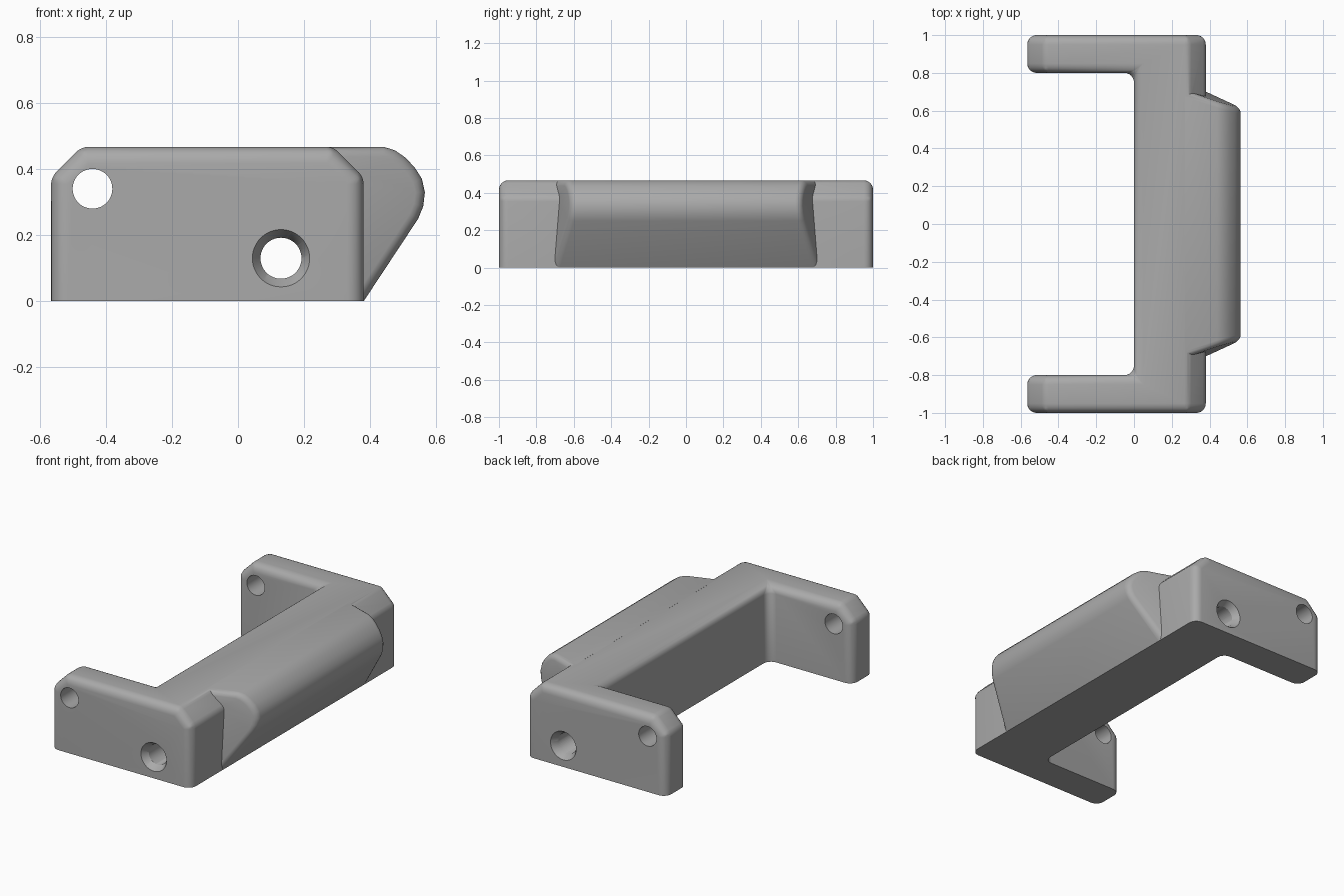
import bpy, bmesh, math
from mathutils import Matrix

old = bpy.data.objects.get("Cube")
if old:
    bpy.data.objects.remove(old, do_unlink=True)

H = 0.467          # overall height
BACK, FRONT = -0.565, 0.38

grey = bpy.data.materials.new("matte_grey")
grey.use_nodes = True
grey.diffuse_color = (0.4, 0.4, 0.4, 1)
grey.node_tree.nodes["Principled BSDF"].inputs["Base Color"].default_value = (0.4, 0.4, 0.4, 1)


def make_object(name, bm):
    bmesh.ops.recalc_face_normals(bm, faces=bm.faces)
    mesh = bpy.data.meshes.new(name)
    bm.to_mesh(mesh)
    bm.free()
    mesh.materials.append(grey)
    obj = bpy.data.objects.new(name, mesh)
    bpy.context.collection.objects.link(obj)
    return obj


def apply_modifier(obj, mod):
    bpy.context.view_layer.objects.active = obj
    bpy.ops.object.modifier_apply(modifier=mod.name)


def combine(obj, other, operation):
    mod = obj.modifiers.new("combine", 'BOOLEAN')
    mod.operation, mod.object, mod.solver = operation, other, 'EXACT'
    apply_modifier(obj, mod)
    bpy.data.objects.remove(other, do_unlink=True)


def cylinder(name, x, y, z, r1, r2, depth):
    bm = bmesh.new()
    place = Matrix.Translation((x, y, z)) @ Matrix.Rotation(math.radians(-90), 4, 'X')
    bmesh.ops.create_cone(bm, cap_ends=True, segments=48, radius1=r1, radius2=r2,
                          depth=depth, matrix=place)
    return make_object(name, bm)


# U-shaped bracket body: plan outline pulled up
outline = [(BACK, -1), (FRONT, -1), (FRONT, 1), (BACK, 1),
           (BACK, 0.8), (0, 0.8), (0, -0.8), (BACK, -0.8)]
bm = bmesh.new()
base = bm.faces.new([bm.verts.new((x, y, 0)) for x, y in outline])
pulled = bmesh.ops.extrude_face_region(bm, geom=[base], use_keep_orig=True)["geom"]
bmesh.ops.translate(bm, vec=(0, 0, H), verts=[g for g in pulled if isinstance(g, bmesh.types.BMVert)])
bmesh.ops.recalc_face_normals(bm, faces=bm.faces)

# Chamfer the top edges of the arm tips and the front wall
ends = [e for e in bm.edges if all(v.co.z > 0.1 for v in e.verts)
        and any(all(abs(v.co.x - x) < 1e-4 for v in e.verts) for x in (BACK, FRONT))]
bmesh.ops.bevel(bm, geom=ends, offset=0.092, segments=1, affect='EDGES')

# Round every edge except the flat underside, less on the shallow edges
weight = bm.edges.layers.float.new("bevel_weight_edge")
for e in bm.edges:
    if max(v.co.z for v in e.verts) > 0.01:
        angle = e.calc_face_angle(0)
        e[weight] = 1.0 if angle > 1.2 else 0.41 if angle > 0.1 else 0.0
body = make_object("bracket_body", bm)
mod = body.modifiers.new("round", 'BEVEL')
mod.limit_method, mod.width, mod.segments = 'WEIGHT', 0.05, 6
apply_modifier(body, mod)

# Overhanging grip wedge with tapered, rounded ends
profile = [(0.27, 0.05), (FRONT, 0), (0.545, 0.25), (0.56, 0.287), (0.565, 0.33), (0.556, 0.37),
           (0.534, 0.405), (0.505, 0.435), (0.475, 0.456), (0.44, H), (0.27, H)]
bm = bmesh.new()
caps = [[bm.verts.new((x, s * (0.705 - 0.34 * (x - FRONT) - 0.08 * z), z)) for x, z in profile]
        for s in (-1, 1)]
cap_faces = [bm.faces.new(c) for c in caps]
n = len(profile)
for i in range(n):
    j = (i + 1) % n
    bm.faces.new((caps[0][i], caps[0][j], caps[1][j], caps[1][i]))
bmesh.ops.recalc_face_normals(bm, faces=bm.faces)
rims = [e for f in cap_faces for e in f.edges if min(v.co.x for v in e.verts) > 0.3
        or all(v.co.z > 0.4 for v in e.verts)]
bmesh.ops.bevel(bm, geom=rims, offset=0.03, segments=4, profile=0.5, affect='EDGES')
combine(body, make_object("grip_wedge", bm), 'UNION')

# Pin holes through the arms, and a long bore with countersunk mouths
combine(body, cylinder("pin_hole", -0.44, 0, 0.34, 0.06, 0.06, 3), 'DIFFERENCE')
combine(body, cylinder("long_bore", 0.13, 0, 0.13, 0.062, 0.062, 3), 'DIFFERENCE')
for s in (-1, 1):
    wide, narrow = 0.099, 0.062
    r1, r2 = (wide, narrow) if s < 0 else (narrow, wide)
    combine(body, cylinder("countersink", 0.13, s * 0.99, 0.13, r1, r2, 0.06), 'DIFFERENCE')

# Smooth rounds, sharp edges kept
bpy.ops.object.select_all(action='DESELECT')
body.select_set(True)
bpy.context.view_layer.objects.active = body
bpy.ops.object.shade_smooth_by_angle(angle=math.radians(32))
